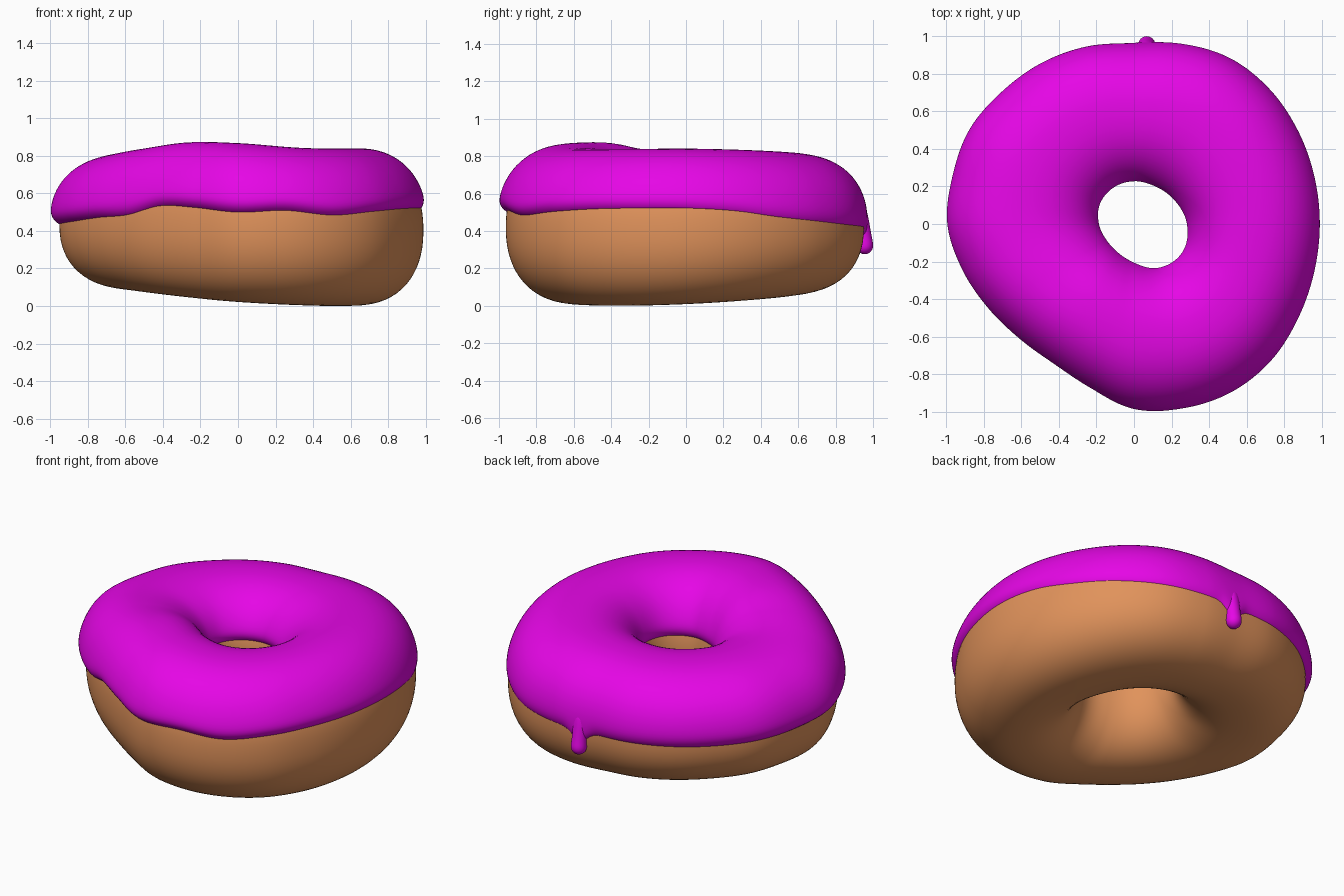
import bpy, bmesh, math

if "Cube" in bpy.data.objects:
    bpy.data.objects.remove(bpy.data.objects["Cube"])

N = 480          # steps around the ring
EXP = 2.25       # squareness of the cross-section

# Outlines sampled evenly around the ring, starting at +x, counter-clockwise
OUTER = [1.01, 1.01, 1.015, 1.025, 1.025, .997, .967, .982, .993, 1.0, 1.015, 1.005,
         1.0, .953, .905, .872, .875, .92, 1.0, 1.035, 1.05, 1.05, 1.03, 1.015]
HOLE = [.26, .228, .207, .205, .2, .188, .165, .153, .16, .188, .245, .275]
TOP = [.84, .833, .82, .805, .80, .802, .81, .84, .872, .868, .843, .838]
EDGE = [.53, .515, .48, .455, .435, .425, .42, .42, .42, .42, .425, .43,
        .44, .455, .475, .49, .54, .53, .505, .515, .49, .51, .525, .53]


def loop_value(vals, a):
    """Smooth periodic interpolation (Catmull-Rom)."""
    n = len(vals)
    f = (a / (2 * math.pi)) % 1.0 * n
    i = int(f)
    t = f - i
    p0, p1, p2, p3 = (vals[(i + k) % n] for k in (-1, 0, 1, 2))
    return p1 + .5 * t * (p2 - p0 + t * (2 * p0 - 5 * p1 + 4 * p2 - p3
                                         + t * (3 * (p1 - p2) + p3 - p0)))


def spow(v):
    return math.copysign(abs(v) ** (2 / EXP), v)


def section(a):
    """Inner radius, outer radius, bottom, top of the dough and of the icing."""
    ro, ri, top = loop_value(OUTER, a), loop_value(HOLE, a), loop_value(TOP, a)
    bottom = .05 - .05 * math.cos(a + .6)
    t = .037 - .015 * math.cos(a) - .015 * math.sin(a)
    t -= .022 * math.exp(-((math.degrees(a) - 228) / 22) ** 2)
    return (ri + .03, ro - t, bottom, top - .04), (ri, ro, bottom, top)


def point(sec, phi):
    ri, ro, zb, zt = sec
    return ((ri + ro) / 2 + (ro - ri) / 2 * spow(math.cos(phi)),
            (zb + zt) / 2 + (zt - zb) / 2 * spow(math.sin(phi)))


def phi_at(sec, z):
    """Section angle on the outer side at height z."""
    u = (z - (sec[2] + sec[3]) / 2) / ((sec[3] - sec[2]) / 2)
    return math.asin(math.copysign(abs(u) ** (EXP / 2), u))


def dough_ring(a):
    sec = section(a)[0]
    return [point(sec, 2 * math.pi * k / 64) for k in range(64)]


def icing_ring(a):
    dough, ice = section(a)
    d = math.degrees(a) - 86
    z_out = loop_value(EDGE, a) + .018 - .07 * math.exp(-(d / 4) ** 2)
    z_in = .55
    p0, p1 = phi_at(ice, z_out), math.pi - phi_at(ice, z_in)
    ring, m = [], 48
    for k in range(m + 1):                       # outer skin, rounded rims
        s = math.sin((k / m - .5) * math.pi)
        phi = p0 + (p1 - p0) * (s + 1) / 2
        w = math.sqrt(max(0, 1 - abs(s) ** 30)) * 1.2 - .2
        (r0, z0), (r1, z1) = point(dough, phi), point(ice, phi)
        ring.append((r0 + (r1 - r0) * w, z0 + (z1 - z0) * w))
    for k in range(15, 0, -1):                   # underside, just inside the dough
        phi = p0 + (p1 - p0) * k / 16
        (r0, z0), (r1, z1) = point(dough, phi), point(ice, phi)
        ring.append((r0 - .2 * (r1 - r0), z0 - .2 * (z1 - z0)))
    return ring


def finish(name, bm, mat):
    bmesh.ops.recalc_face_normals(bm, faces=bm.faces)
    for f in bm.faces:
        f.smooth = True
    me = bpy.data.meshes.new(name)
    bm.to_mesh(me)
    bm.free()
    me.materials.append(mat)
    ob = bpy.data.objects.new(name, me)
    bpy.context.collection.objects.link(ob)
    return ob


def bridge(bm, a, b):
    n = len(a)
    for k in range(n):
        bm.faces.new((a[k], a[(k + 1) % n], b[(k + 1) % n], b[k]))


def ring_body(name, ring_fn, mat):
    bm = bmesh.new()
    rings = []
    for i in range(N):
        a = 2 * math.pi * i / N
        c, s = math.cos(a), math.sin(a)
        rings.append([bm.verts.new((r * c, r * s, z)) for r, z in ring_fn(a)])
    for i in range(N):
        bridge(bm, rings[i], rings[(i + 1) % N])
    return finish(name, bm, mat)


def material(name, rgb):
    m = bpy.data.materials.new(name)
    m.diffuse_color = (*rgb, 1)
    m.use_nodes = True
    m.node_tree.nodes["Principled BSDF"].inputs["Base Color"].default_value = m.diffuse_color
    return m


brown = material("baked_brown", (.75, .29, .105))
pink = material("magenta_icing", (.79, .002, .79))

ring_body("dough", dough_ring, brown)
ring_body("icing", icing_ring, pink)

# Icing drip: stacked circles running down the back, ending in a round bead
drip = [(.90, .55, .055), (.920, .49, .052), (.934, .44, .047), (.944, .40, .044),
        (.951, .36, .044), (.955, .335, .046)]
drip += [(.955, .32 - .045 * math.sin(t), .046 * math.cos(t))
         for t in (0, .3, .6, .9, 1.2, 1.45)]
bm = bmesh.new()
rings = [[bm.verts.new((.068 + r * math.cos(k * math.pi / 12), y + r * math.sin(k * math.pi / 12), z))
          for k in range(24)] for y, z, r in drip]
for a, b in zip(rings, rings[1:]):
    bridge(bm, a, b)
bm.faces.new(rings[0])
bm.faces.new(rings[-1])
ob = finish("icing_drip", bm, pink)
sub = ob.modifiers.new("smooth", 'SUBSURF')
sub.levels = sub.render_levels = 1
